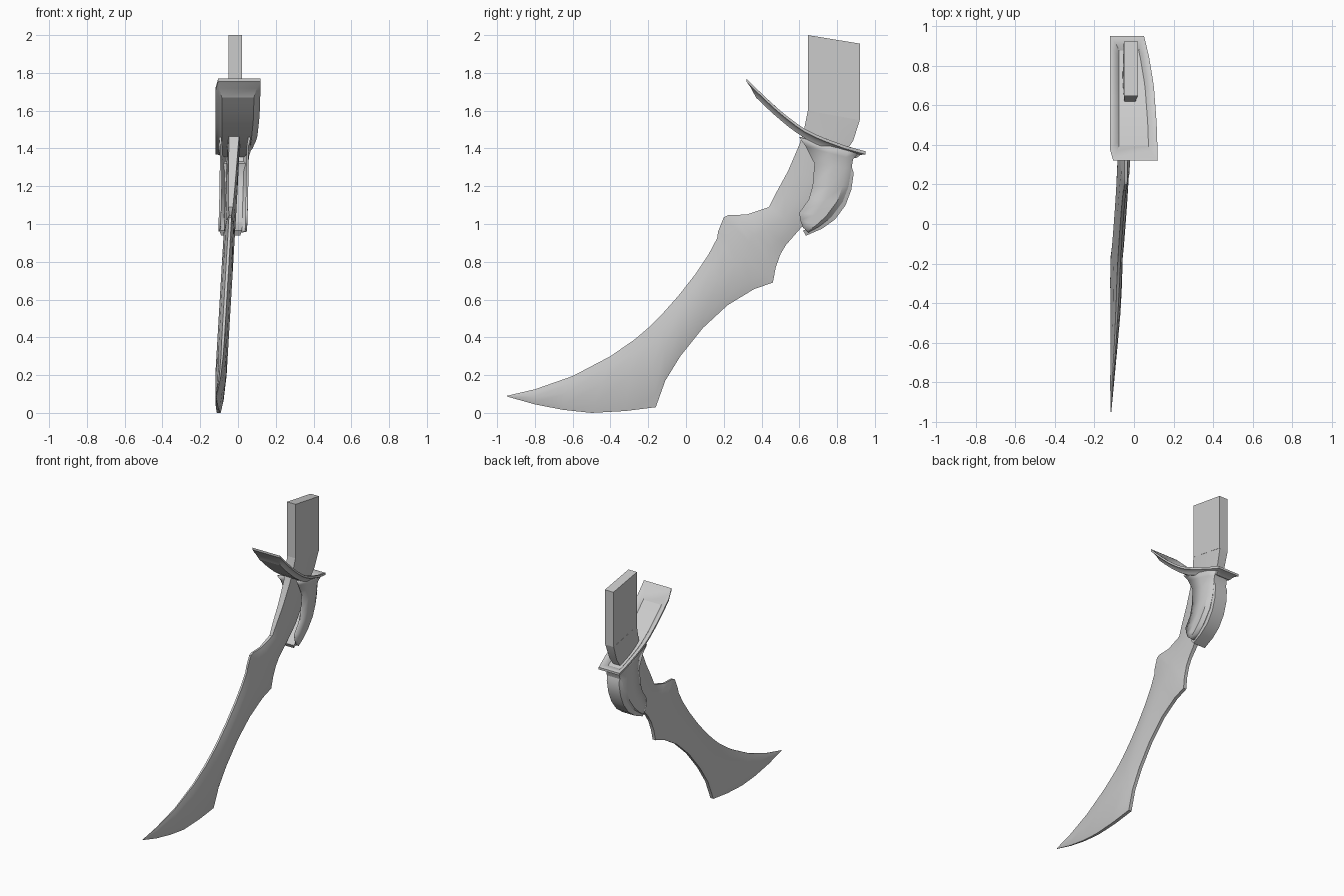
import bpy, bmesh

if "Cube" in bpy.data.objects:
    bpy.data.objects.remove(bpy.data.objects["Cube"])


def loft(name, rings, closed=True, caps=True, angle=35):
    """Skin a list of equal-length point rings into one object."""
    bm = bmesh.new()
    rows = [[bm.verts.new(p) for p in r] for r in rings]
    n = len(rows[0])
    for a, b in zip(rows, rows[1:]):
        for i in range(n if closed else n - 1):
            j = (i + 1) % n
            bm.faces.new((a[i], a[j], b[j], b[i]))
    if caps:
        bm.faces.new(rows[0])
        bm.faces.new(rows[-1])
        bmesh.ops.triangulate(bm, faces=[f for f in bm.faces if len(f.verts) > 4])
    bmesh.ops.recalc_face_normals(bm, faces=bm.faces)
    me = bpy.data.meshes.new(name)
    bm.to_mesh(me)
    bm.free()
    ob = bpy.data.objects.new(name, me)
    bpy.context.collection.objects.link(ob)
    bpy.ops.object.select_all(action='DESELECT')
    bpy.context.view_layer.objects.active = ob
    ob.select_set(True)
    bpy.ops.object.shade_smooth_by_angle(angle=angle * 3.14159 / 180)
    return ob


def lerp(a, b, t):
    return a + (b - a) * t


def table(pts, v):
    """Piecewise linear lookup."""
    if v <= pts[0][0]:
        return pts[0][1]
    for (a, p), (b, q) in zip(pts, pts[1:]):
        if v <= b:
            return lerp(p, q, (v - a) / (b - a))
    return pts[-1][1]


def lean(z):
    """Sideways centre of the leg at a given height."""
    return table([(0, -.102), (1, -.043), (1.6, -.015)], z)


# Blade leg: front edge (y, z), back edge (y, z)
stations = [
    (-.95, .09, -.945, .086), (-.8, .125, -.8, .045), (-.6, .195, -.65, .016),
    (-.4, .30, -.5, .0), (-.27, .39, -.32, .01), (-.2, .45, -.16, .03),
    (-.12, .53, -.11, .17), (-.04, .62, -.03, .30), (.05, .735, .09, .45),
    (.12, .84, .22, .57), (.165, .925, .36, .655), (.17, .96, .46, .69),
    (.2, 1.035, .475, .77), (.225, 1.047, .5, .84), (.32, 1.05, .53, .89),
    (.44, 1.09, .6, .97), (.48, 1.17, .7, 1.08), (.54, 1.28, .78, 1.22),
    (.60, 1.42, .83, 1.36), (.625, 1.5, .885, 1.44), (.645, 1.6, .92, 1.55)]
rings = []
for k, (fy, fz, by, bz) in enumerate(stations):
    grow = min(1, .08 + k * .25)
    top = max(0, (k - 14) / 6)
    widths = [(0, lerp(.007, .034, top)), (.2, lerp(.021, .035, top)),
              (.5, lerp(.03, .035, top)), (.85, lerp(.022, .035, top)),
              (1, lerp(.012, .034, top))]
    ring = []
    for side, ws in ((-1, widths), (1, widths[::-1])):
        for t, w in ws:
            y, z = lerp(fy, by, t), lerp(fz, bz, t)
            x = lean(z) - .02 * max(0, (-.5 - y) / .45)
            ring.append((x + side * w * grow, y, z))
    rings.append(ring)
loft("blade_leg", rings)

# Upper tab
tab = [(.645, 1.6), (.645, 2.0), (.92, 1.955), (.92, 1.55)]
loft("upper_tab", [[(x, y, z) for y, z in tab] for x in (-.05, .02)])

# Flared dished collar, described by its curved rim
rim = [(.32, 1.77), (.39, 1.70), (.47, 1.625), (.56, 1.55), (.65, 1.49),
       (.74, 1.452), (.85, 1.412), (.95, 1.385)]
rim_z = rim
left = [(.32, -.105), (.34, -.12), (.6, -.12), (.93, -.12)]
right = [(.32, .12), (.5, .115), (.7, .10), (.85, .075), (.95, .05)]


def collar_ring(inset, drop, narrow):
    side = []
    for i in range(13):
        y = lerp(.32 + inset, .95 - inset, i / 12)
        z = table(rim_z, y) - drop
        side.append((y, z))
    return ([(table(left, y) + narrow, y, z) for y, z in side]
            + [(table(right, y) - narrow, y, z) for y, z in side[::-1]])


def dish_floor(ring):
    """Floor strip rows between the two long sides."""
    return [(ring[i], ring[-1 - i]) for i in range(13)]


shell = [collar_ring(.075, .028, .045), collar_ring(.05, .014, .034),
         collar_ring(.015, 0, .012), collar_ring(0, 0, 0),
         collar_ring(0, .016, 0), collar_ring(.025, .026, .02),
         collar_ring(.05, .05, .034)]
loft("collar", shell, caps=False)
for name, ring in (("collar_floor", shell[0]), ("collar_underside", shell[-1])):
    loft(name, dish_floor(ring), closed=False, caps=False)

# Rear guard: U-shaped shell open to the front (front y, z, back y, z)
guard = [(.60, 1.46, .905, 1.375), (.635, 1.41, .88, 1.345),
         (.68, 1.32, .87, 1.29), (.67, 1.2, .855, 1.2), (.65, 1.13, .825, 1.12),
         (.60, 1.06, .765, 1.04), (.605, 1.02, .70, .99), (.62, .98, .645, .96)]
rings = []
for k, (fy, fz, by, bz) in enumerate(guard):
    c = lerp(-.017, -.028, k / 7)
    w = .078 if k == 0 else .07
    section = [(0, -w), (.5, -w), (.85, -w), (1, -.72 * w),
               (1, .72 * w), (.85, w), (.5, w), (0, w)]
    rings.append([(c + x, lerp(fy, by, t), lerp(fz, bz, t)) for t, x in section])
ob = loft("rear_guard", rings, closed=False, caps=False)
mod = ob.modifiers.new("thickness", 'SOLIDIFY')
mod.thickness = .012
mod.offset = 0

# Raised strip down the back of the guard (outer y, z, inner y, z)
strip = [(.868, 1.33, .85, 1.32), (.888, 1.27, .86, 1.275),
         (.875, 1.18, .845, 1.19), (.845, 1.10, .815, 1.115),
         (.79, 1.025, .765, 1.045), (.72, .975, .70, .998), (.635, .938, .62, .965)]
rings = []
for oy, oz, iy, iz in strip:
    c = lean(oz) + .008
    rings.append([(c - .06, iy, iz), (c - .05, oy, oz),
                  (c + .05, oy, oz), (c + .06, iy, iz)])
loft("guard_back_strip", rings)
